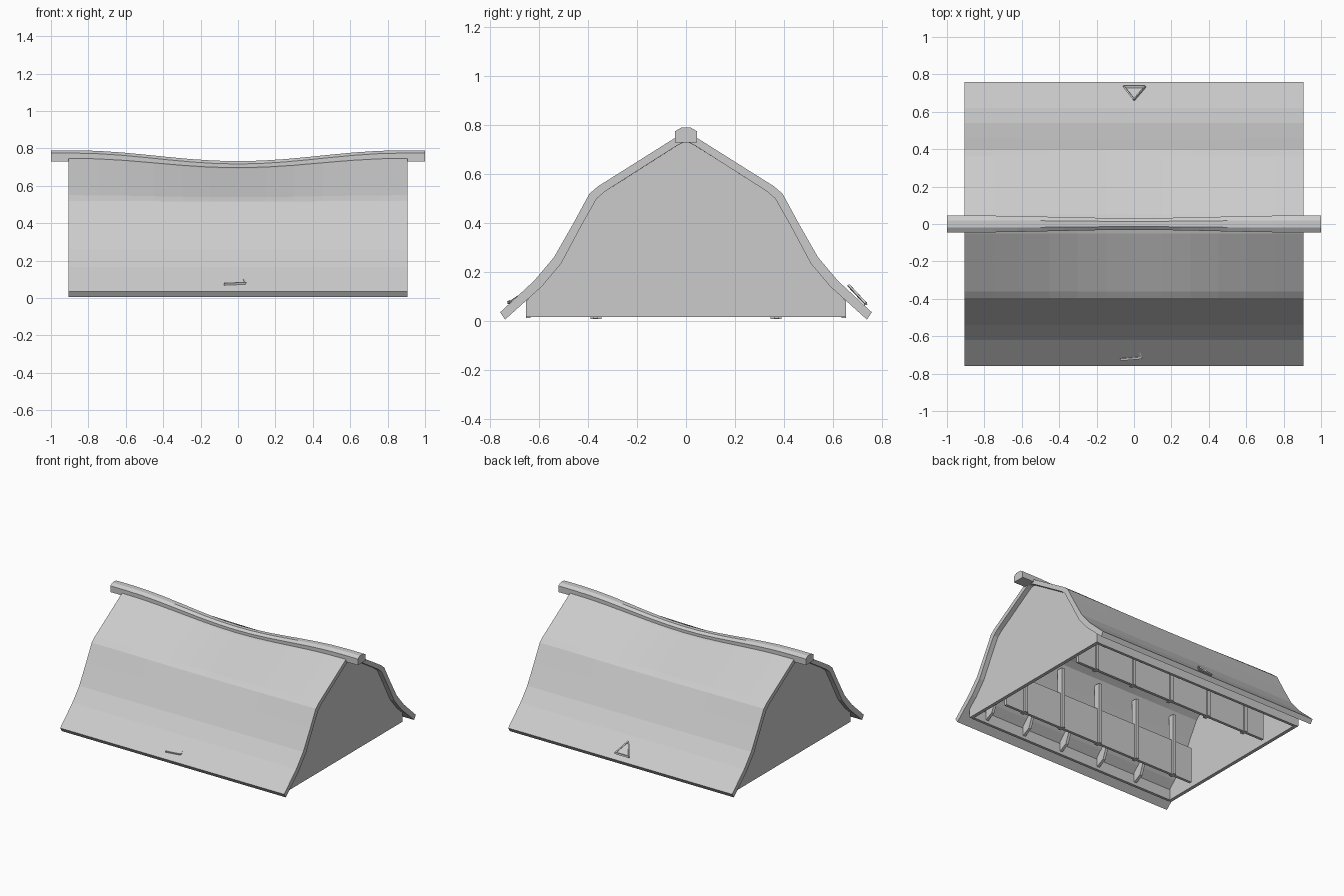
import bpy, bmesh, math
from mathutils import Vector

cube = bpy.data.objects.get("Cube")
if cube:
    bpy.data.objects.remove(cube, do_unlink=True)

grey = bpy.data.materials.new("roof grey")
grey.use_nodes = True
COLOUR = (0.6, 0.6, 0.6, 1)
grey.diffuse_color = COLOUR
for node in grey.node_tree.nodes:
    if node.type == 'BSDF_PRINCIPLED':
        node.inputs["Base Color"].default_value = COLOUR
        node.inputs["Roughness"].default_value = 0.8


def loft(name, sections):
    """Closed solid through equal-length rings of points."""
    bm = bmesh.new()
    rings = [[bm.verts.new(p) for p in s] for s in sections]
    n = len(rings[0])
    for a, b in zip(rings, rings[1:]):
        for i in range(n):
            j = (i + 1) % n
            bm.faces.new((a[i], a[j], b[j], b[i]))
    bm.faces.new(rings[0])
    bm.faces.new(rings[-1][::-1])
    bmesh.ops.recalc_face_normals(bm, faces=bm.faces)
    mesh = bpy.data.meshes.new(name)
    bm.to_mesh(mesh)
    bm.free()
    mesh.materials.append(grey)
    obj = bpy.data.objects.new(name, mesh)
    bpy.context.collection.objects.link(obj)
    return obj


def box(name, lo, hi):
    ring = [(lo[0], lo[1]), (hi[0], lo[1]), (hi[0], hi[1]), (lo[0], hi[1])]
    return loft(name, [[(x, y, z) for x, y in ring] for z in (lo[2], hi[2])])


def bar(name, a, b, r):
    """Thin square bar between two points."""
    a, b = Vector(a), Vector(b)
    d = (b - a).normalized()
    u = d.cross(Vector((0.3, 0.5, 0.8))).normalized() * r
    v = d.cross(u)
    return loft(name, [[p + u, p + v, p - u, p - v] for p in (a, b)])


def sag(x):
    return 0.5 * (1 + math.cos(math.pi * min(abs(x) / 0.88, 1)))


def mirrored(half):
    """Right half from ridge to eave, completed on the other side."""
    return [(-y, z) for y, z in half[:0:-1]] + half


# Roof shell: bell-curved slopes whose upper part dips at mid-length
outer = [(0, 0.765), (0.05, 0.745), (0.36, 0.55), (0.395, 0.52), (0.46, 0.40),
         (0.54, 0.26), (0.62, 0.165), (0.76, 0.035)]
inner = [(0, 0.735), (0.04, 0.715), (0.33, 0.53), (0.365, 0.50), (0.43, 0.385),
         (0.51, 0.235), (0.59, 0.14), (0.74, 0.005)]
profile = mirrored(outer) + mirrored(inner)[::-1]
stations = [-0.905 + 1.81 * i / 12 for i in range(13)]


def roof_z(x, z):
    return z - 0.055 * sag(x) * max(0, (z - 0.5) / 0.25)


loft("roof_shell", [[(x, y, roof_z(x, z)) for y, z in profile] for x in stations])

# Ridge beam, sagging and narrowing towards the middle
beam = [(-0.045, 0.73), (-0.045, 0.775), (-0.02, 0.79),
        (0.02, 0.79), (0.045, 0.775), (0.045, 0.73)]
loft("ridge_beam", [[(x, y * (1 - 0.3 * sag(x)), z - 0.058 * sag(x)) for y, z in beam]
                    for x in [-1 + i / 8 for i in range(17)]])

# Gable end walls, set just inside the shell
gable = mirrored([(y, z + 0.008) for y, z in inner[:-1]] + [(0.655, 0.08), (0.655, 0.015)])
for side, label in ((1, "left"), (-1, "right")):
    loft(label + "_gable", [[(side * x, y, z) for y, z in gable] for x in (0.845, 0.87)])

# Inner framing: eave plates, long panels, posts and triangular brackets
for side, label in ((1, "back"), (-1, "front")):
    y0, y1 = sorted((side * 0.635, side * 0.655))
    box(label + "_eave_plate", (-0.85, y0, 0.012), (0.85, y1, 0.09))
    y0, y1 = sorted((side * 0.36, side * 0.38))
    box(label + "_panel", (-0.8, y0, 0.01), (0.8, y1, 0.27))
    for i in range(5):
        x = -0.64 + 0.32 * i
        y0, y1 = sorted((side * 0.345, side * 0.39))
        box(f"{label}_post_{i}", (x - 0.012, y0, 0.008), (x + 0.012, y1, 0.46))
        web = [(0.5, 0.24), (0.63, 0.10), (0.63, 0.03), (0.57, 0.06)]
        loft(f"{label}_bracket_{i}", [[(x + 0.1 + t, side * y, z) for y, z in web]
                                      for t in (-0.01, 0.01)])

# Small wire clips near each eave
bar("back_clip_top", (-0.055, 0.735, 0.07), (0.06, 0.735, 0.07), 0.008)
bar("back_clip_left", (0.06, 0.735, 0.07), (0, 0.665, 0.145), 0.006)
bar("back_clip_right", (-0.055, 0.735, 0.07), (0, 0.665, 0.145), 0.006)
bar("front_clip_bar", (-0.075, -0.725, 0.075), (0.04, -0.715, 0.08), 0.008)
bar("front_clip_end", (0.04, -0.715, 0.08), (0.03, -0.685, 0.10), 0.006)
